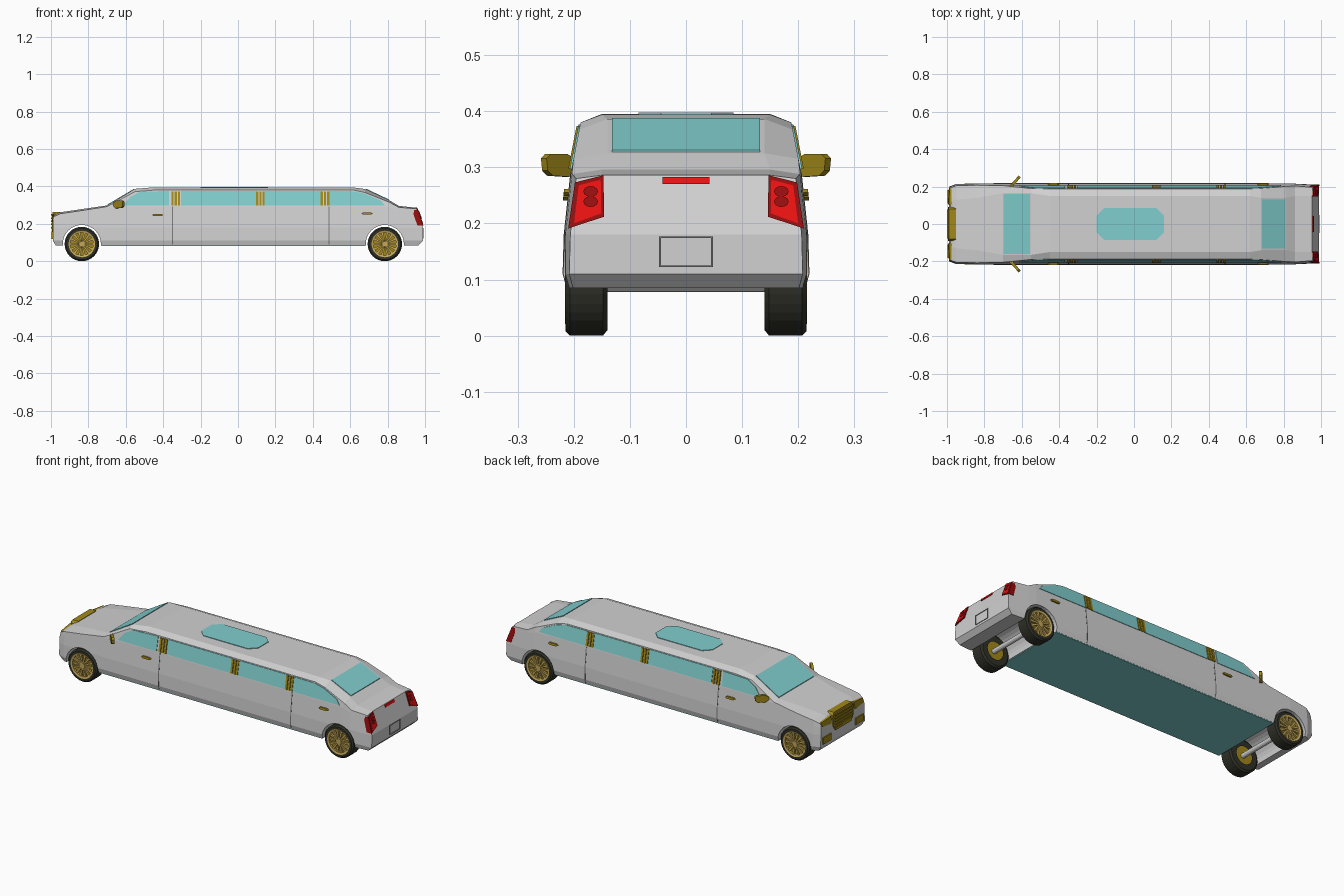
import bpy, bmesh, math
from mathutils import Vector

if "Cube" in bpy.data.objects:
    bpy.data.objects.remove(bpy.data.objects["Cube"])


def material(name, r, g, b):
    m = bpy.data.materials.new(name)
    m.diffuse_color = (r, g, b, 1)
    m.use_nodes = True
    m.node_tree.nodes["Principled BSDF"].inputs["Base Color"].default_value = m.diffuse_color
    return m


PAINT = material("silver paint", .64, .64, .64)
GLASS = material("teal glass", .22, .62, .62)
GOLD = material("dark gold", .36, .25, .01)
RIM = material("pale gold", .56, .39, .10)
TYRE = material("tyre black", .03, .03, .022)
RED = material("bright red", .9, .006, .006)
DARKRED = material("dark red", .3, .004, .004)
SEAM = material("seam grey", .2, .2, .2)


def finish(name, bm, mat):
    bmesh.ops.remove_doubles(bm, verts=bm.verts, dist=1e-5)
    bmesh.ops.recalc_face_normals(bm, faces=bm.faces)
    me = bpy.data.meshes.new(name)
    bm.to_mesh(me)
    bm.free()
    me.materials.append(mat)
    ob = bpy.data.objects.new(name, me)
    bpy.context.collection.objects.link(ob)
    return ob


def prism(name, pts, vec, mat):
    """Outline of 3D points extruded along vec."""
    bm = bmesh.new()
    a = [bm.verts.new(p) for p in pts]
    b = [bm.verts.new(Vector(p) + Vector(vec)) for p in pts]
    n = len(a)
    bm.faces.new(a)
    bm.faces.new(b[::-1])
    for i in range(n):
        bm.faces.new((a[i], a[(i + 1) % n], b[(i + 1) % n], b[i]))
    return finish(name, bm, mat)


def box(name, x0, x1, y0, y1, z0, z1, mat):
    return prism(name, [(x0, y0, z0), (x1, y0, z0), (x1, y1, z0), (x0, y1, z0)], (0, 0, z1 - z0), mat)


def lathe(name, profile, x, z, mat, segs=32):
    """(radius, y) profile turned about a y-parallel axis through x, z."""
    bm = bmesh.new()
    rings = []
    for k in range(segs):
        t = 2 * math.pi * k / segs
        rings.append([bm.verts.new((x + r * math.cos(t), y, z + r * math.sin(t))) for r, y in profile])
    for k in range(segs):
        p, q = rings[k], rings[(k + 1) % segs]
        for i in range(len(profile) - 1):
            bm.faces.new((p[i], p[i + 1], q[i + 1], q[i]))
    bmesh.ops.remove_doubles(bm, verts=bm.verts, dist=1e-5)
    return finish(name, bm, mat)


# Side outline of the body: half width at height z
SIDE = [(.085, .212), (.11, .219), (.18, .217), (.292, .205), (.40, .184)]


def yside(z):
    for (z0, y0), (z1, y1) in zip(SIDE, SIDE[1:]):
        if z <= z1:
            return y0 + (y1 - y0) * (z - z0) / (z1 - z0)
    return SIDE[-1][1]


def xrear(z):
    return .99 - .35 * max(0, z - .18) - max(0, .11 - z)


def xfront(z):
    return -.99 + .3 * max(0, z - .22) + .6 * max(0, .11 - z)


# Body loft: x, top height, top half width, shoulder height, belt height, width factor
STATIONS = [
    (-.99, .247, .12, .238, .215, .91),
    (-.95, .262, .13, .254, .228, .98),
    (-.84, .278, .14, .270, .248, 1),
    (-.70, .298, .165, .292, .284, 1),
    (-.55, .387, .165, .372, .292, 1),
    (-.45, .395, .15, .380, .292, 1),
    (.62, .394, .15, .380, .292, 1),
    (.68, .386, .14, .367, .292, 1),
    (.81, .325, .14, .315, .288, 1),
    (.86, .296, .15, .288, .270, .99),
    (.99, .286, .15, .280, .255, .95),
]
bm = bmesh.new()
rings = []
for i, (x, zt, yt, zs, zb, f) in enumerate(STATIONS):
    half = [(yt, zt)] + [(yside(z) * f, z) for z in (zs, zb, .18, .11, .085)]
    ring = half + [(-y, z) for y, z in reversed(half)]
    end = xfront if i == 0 else xrear if i == len(STATIONS) - 1 else (lambda z, x=x: x)
    rings.append([bm.verts.new((end(z), y, z)) for y, z in ring])
for p, q in zip(rings, rings[1:]):
    for i in range(12):
        j = (i + 1) % 12
        bm.faces.new((p[i], p[j], q[j], q[i]))
for r in (rings[0], rings[-1]):
    for i in range(5):
        bm.faces.new((r[i], r[i + 1], r[10 - i], r[11 - i]))
body = finish("body", bm, PAINT)

# Wheel bays cut through the body
AXLES = (-.835, .785)
for x in AXLES:
    cutter = lathe("bay_cutter", [(0, -.3), (.102, -.3), (.102, .3), (0, .3)], x, .092, PAINT)
    cutter.hide_render = True
    mod = body.modifiers.new("bay", "BOOLEAN")
    mod.object, mod.operation, mod.solver = cutter, "DIFFERENCE", "EXACT"
    bpy.context.view_layer.objects.active = body
    bpy.ops.object.modifier_apply(modifier=mod.name)
    bpy.data.objects.remove(cutter)

# Floor
box("floor", -.73, .68, -.211, .211, .081, .086, GLASS)

# Wheels: tyre, rim, spokes, hub, axle
for x in AXLES:
    lathe("axle", [(0, -.16), (.014, -.16), (.014, .16), (0, .16)], x, .092, PAINT, 12)
    for s in (1, -1):
        prof = [(.05, .14), (.082, .14), (.092, .148), (.092, .207), (.084, .215), (.07, .215), (.068, .198)]
        lathe("tyre", [(r, s * y) for r, y in prof], x, .092, TYRE)
        lathe("rim_back", [(0, s * .15), (.069, s * .15), (.069, s * .201), (0, s * .201)], x, .092, GOLD)
        lathe("rim_ring", [(.061, s * .2), (.061, s * .213), (.071, s * .216), (.071, s * .2)], x, .092, RIM)
        lathe("hub", [(0, s * .2), (.018, s * .2), (.015, s * .212), (0, s * .212)], x, .092, RIM, 16)
        for k in range(14):
            t = 2 * math.pi * k / 14
            c, d = math.cos(t), math.sin(t)
            pts = [(x + r * c - w * d, s * .2, .092 + r * d + w * c)
                   for r, w in ((.012, -.003), (.063, -.0065), (.063, .0065), (.012, .003))]
            prism("spoke", pts, (0, s * .01, 0), RIM)


# Plates lying on the body side
def side_plate(name, s, outline, mat, out=.003):
    pts = [(x, s * (yside(z) - .003), z) for x, z in outline]
    return prism(name, pts, (0, s * (.003 + out), 0), mat)


WINDOWS = [
    [(-.615, .297), (-.37, .297), (-.37, .376), (-.525, .371), (-.575, .344)],
    [(-.305, .297), (.10, .297), (.10, .376), (-.305, .376)],
    [(.142, .297), (.45, .297), (.45, .376), (.142, .376)],
    [(.487, .297), (.785, .297), (.765, .324), (.68, .361), (.62, .374), (.487, .375)],
]
for s in (1, -1):
    for w in WINDOWS:
        side_plate("side_window", s, w, GLASS)
    # Gold pillar strips
    for cx in (-.333, .12, .465):
        for k in (-1, 0, 1):
            a = cx + k * .017
            side_plate("pillar_strip", s, [(a - .006, .298), (a + .006, .298), (a + .006, .374), (a - .006, .374)], GOLD, .006)
    # Door seams
    for x in (-.352, .483):
        for z0, z1 in ((.09, .11), (.11, .18), (.18, .292)):
            side_plate("door_seam", s, [(x, z0), (x + .005, z0), (x + .005, z1), (x, z1)], SEAM, .001)
    # Door handles
    for x, z in ((-.43, .247), (.69, .255)):
        side_plate("door_handle", s, [(x - .03, z), (x - .022, z - .006), (x + .022, z - .006), (x + .03, z),
                                      (x + .022, z + .006), (x - .022, z + .006)], GOLD, .009)
    # Wing mirrors: slanted octagon shells
    outline = [(0, -.008), (.02, -.021), (.06, -.019), (.072, -.010), (.075, .012), (.065, .02), (.025, .02), (0, .008)]
    pts = [(-.667 + u * .67, s * (.203 + u * .74), .304 + v) for u, v in outline]
    prism("wing_mirror", pts, (.011, -s * .010, 0), GOLD)
    # Headlights and lower lamps
    prism("headlight", [(-.994, s * .105, .212), (-.992, s * .183, .22), (-.986, s * .19, .243), (-.99, s * .105, .252)],
          (.03, 0, 0), GOLD)
    box("lower_lamp", -.996, -.96, s * .11, s * .182, .12, .158, GOLD)

    # Tail lights on the sloping rear face
    def rear(name, yz, mat, depth, out):
        return prism(name, [(xrear(z) + out, s * y, z) for y, z in yz], (-depth, 0, 0), mat)
    rear("tail_light", [(.198, .273), (.147, .286), (.146, .212), (.210, .191)], DARKRED, .032, .005)
    rear("tail_lens", [(.191, .268), (.152, .278), (.151, .218), (.200, .200)], RED, .008, .007)
    for z in (.257, .239):
        rear("tail_lamp", [(.170 + .013 * math.cos(k * math.pi / 6), z + .0095 * math.sin(k * math.pi / 6))
                           for k in range(12)], DARKRED, .008, .010)

# Windscreen, rear window and sunroof
def slope(name, x0, z0, x1, z1, w):
    prism(name, [(x0, -w, z0 - .003), (x0, w, z0 - .003), (x1, w, z1 - .003), (x1, -w, z1 - .003)], (0, 0, .007), GLASS)


slope("windscreen", -.698, .2992, -.555, .384, .16)
slope("rear_window", .684, .3841, .806, .3269, .132)
prism("sunroof", [(-.2, -.045, .392), (-.16, -.085, .392), (.12, -.085, .392), (.16, -.045, .392),
                  (.16, .045, .392), (.12, .085, .392), (-.16, .085, .392), (-.2, .045, .392)], (0, 0, .006), GLASS)

# Grille: rounded shield with raised slats
prism("grille", [(-.995, -.07, .16), (-.995, .07, .16), (-.995, .09, .19), (-.993, .092, .25), (-.99, .08, .264),
                 (-.99, -.08, .264), (-.993, -.092, .25), (-.995, -.09, .19)], (.038, 0, 0), GOLD)
for k in range(5):
    z = .176 + .017 * k
    box("grille_slat", -.999, -.99, -.078, .078, z, z + .008, GOLD)

# Third brake light and number plate frame
prism("brake_light", [(xrear(z) + .004, y, z) for y, z in ((-.042, .270), (.042, .270), (.042, .283), (-.042, .283))],
      (-.012, 0, 0), RED)
for z in (.122, .174):
    box("plate_frame", .985, .993, -.048, .048, z, z + .003, SEAM)
for y in (-.048, .045):
    box("plate_frame", .985, .993, y, y + .003, .122, .177, SEAM)
